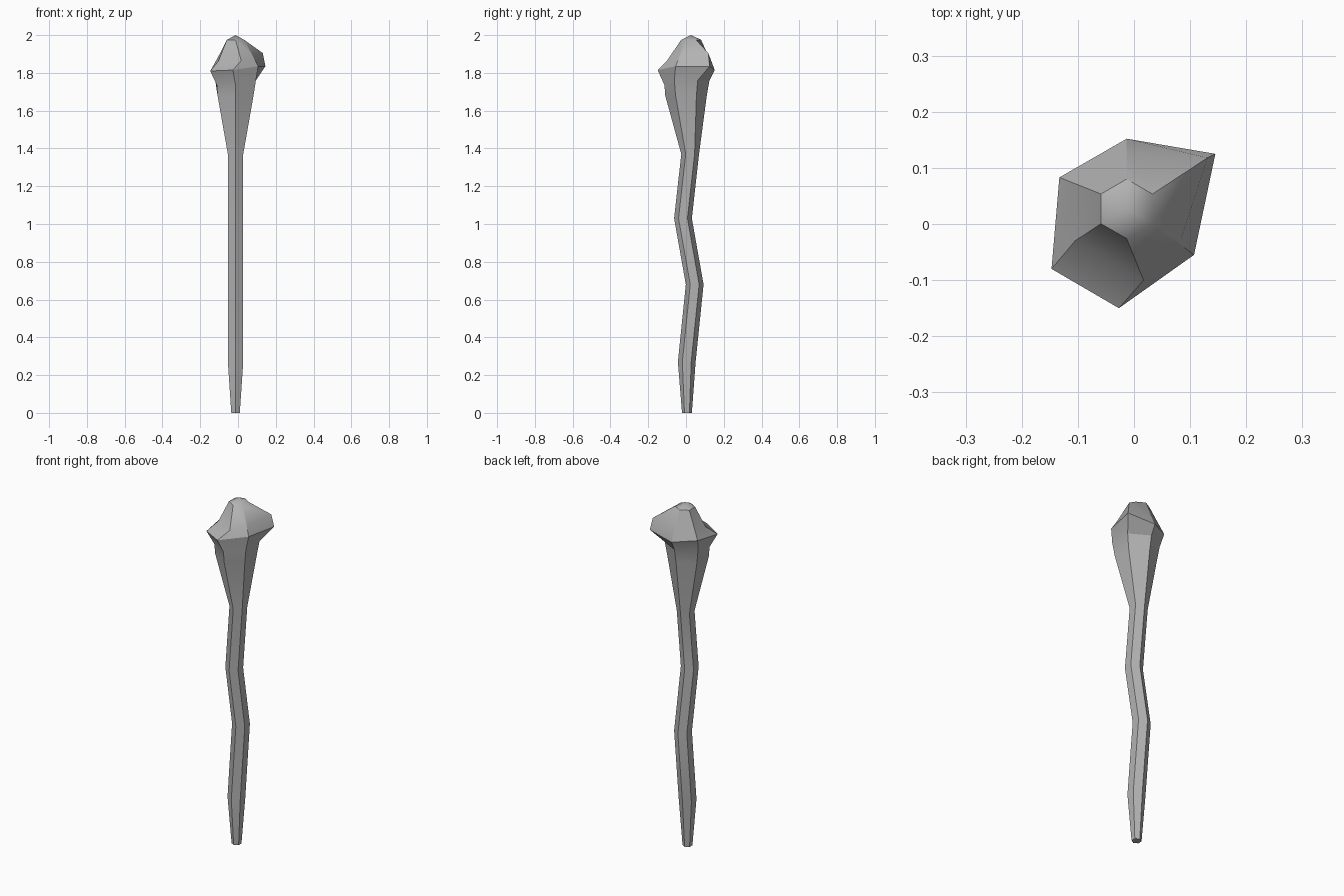
import bpy, bmesh
from math import sin, cos, radians
from mathutils import Vector

cube = bpy.data.objects.get("Cube")
if cube:
    bpy.data.objects.remove(cube)

AXIS_X = -0.013
SIDES = 6


def hex_ring(z, y, r):
    """Six points, starting at the back and running clockwise from above."""
    angles = [radians(90 - 60 * i) for i in range(SIDES)]
    return [Vector((AXIS_X + r * cos(a), y + r * sin(a), z)) for a in angles]


# Crooked shaft flaring into the head: height, bend, radius
rings = [hex_ring(*p) for p in (
    (0.0, 0.005, 0.026), (0.27, 0.004, 0.047), (0.68, 0.046, 0.047),
    (1.03, -0.016, 0.047), (1.37, 0.022, 0.047), (1.68, 0.0, 0.110))]

# Neck under the head, pinched below the front ledge
neck = hex_ring(1.76, 0.0, 0.124)
for i, p in enumerate(hex_ring(1.735, 0.0, 0.114)):
    if i in (3, 4):
        neck[i] = p

# Widest, uneven ring of the head
brim = [Vector(p) for p in (
    (-0.013, 0.152, 1.815), (0.145, 0.125, 1.835), (0.107, -0.055, 1.835),
    (-0.027, -0.15, 1.815), (-0.147, -0.08, 1.81), (-0.133, 0.083, 1.83))]

# Crown, with a back bulge and a front ledge between it and the brim
crown = hex_ring(1.975, 0.027, 0.053)
shoulder = [b.lerp(c, 0.35) for b, c in zip(brim, crown)]
shoulder[1] = Vector((0.131, 0.118, 1.905))
shoulder[3] = Vector((0.017, -0.1, 1.865))
shoulder[4] = Vector((-0.105, -0.03, 1.86))
rings += [neck, brim, shoulder, crown]

bm = bmesh.new()
loops = [[bm.verts.new(p) for p in ring] for ring in rings]
for low, high in zip(loops, loops[1:]):
    for i in range(SIDES):
        j = (i + 1) % SIDES
        bm.faces.new((low[i], low[j], high[j], high[i]))
bm.faces.new(loops[0])
tip = bm.verts.new((AXIS_X, 0.027, 2.0))
for i in range(SIDES):
    bm.faces.new((loops[-1][i], loops[-1][(i + 1) % SIDES], tip))
bmesh.ops.recalc_face_normals(bm, faces=bm.faces)

mesh = bpy.data.meshes.new("staff")
bm.to_mesh(mesh)
bm.free()

# Plain grey
grey = bpy.data.materials.new("grey")
grey.use_nodes = True
colour = (0.45, 0.45, 0.45, 1)
grey.diffuse_color = colour
grey.node_tree.nodes["Principled BSDF"].inputs["Base Color"].default_value = colour
mesh.materials.append(grey)

staff = bpy.data.objects.new("staff", mesh)
bpy.context.collection.objects.link(staff)
bpy.context.view_layer.objects.active = staff
staff.select_set(True)
bpy.ops.object.shade_smooth_by_angle(angle=radians(30))
